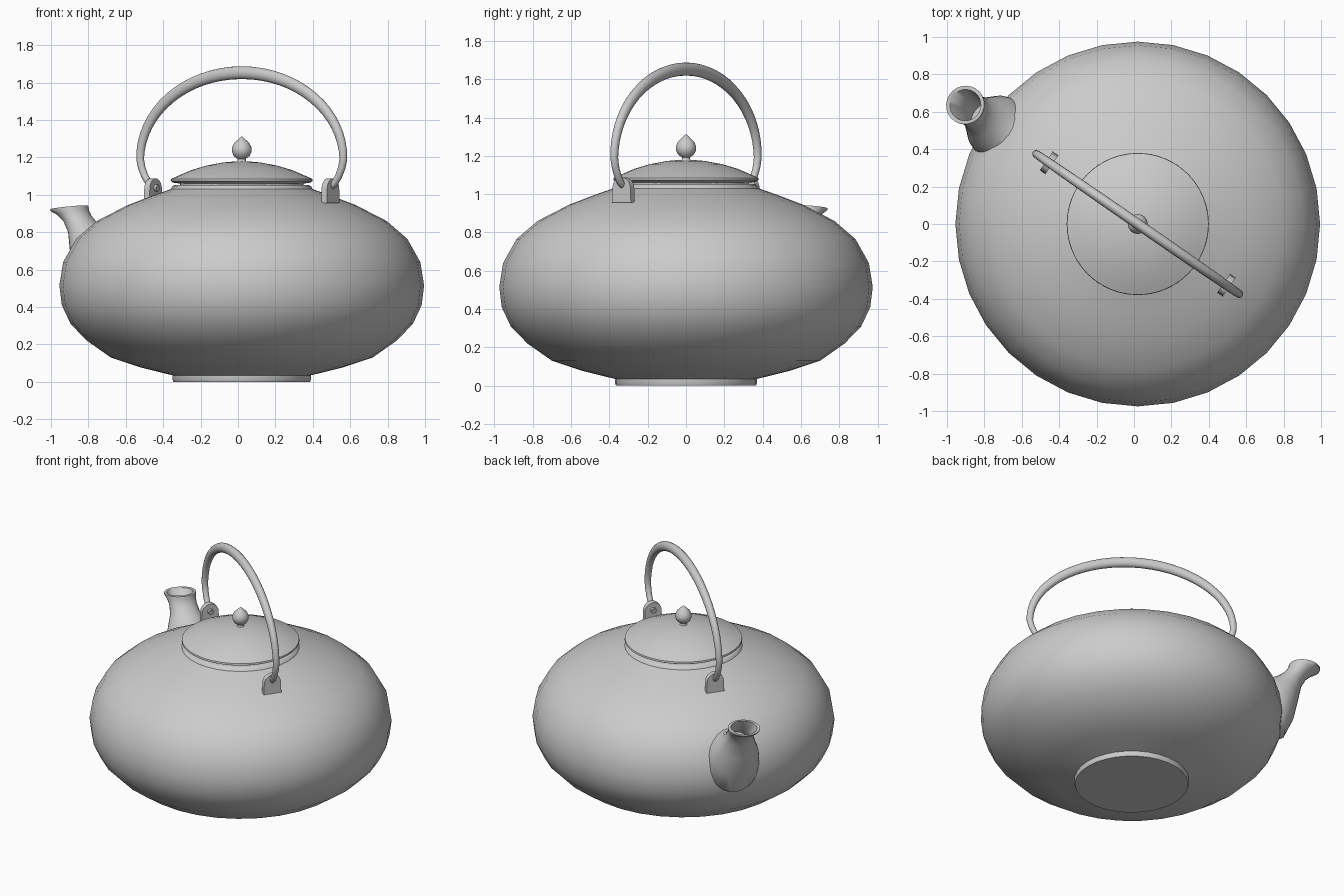
import bpy, bmesh, math
from mathutils import Matrix, Vector

if "Cube" in bpy.data.objects:
    bpy.data.objects.remove(bpy.data.objects["Cube"])

CX = 0.02
# local frame of handle and spout: spout points to -X, turned about z
TURN = Matrix.Translation((CX, 0, 0)) @ Matrix.Rotation(math.radians(-34.6), 4, 'Z')


def finish(name, bm, angle=40):
    bmesh.ops.remove_doubles(bm, verts=bm.verts, dist=1e-5)
    bmesh.ops.recalc_face_normals(bm, faces=bm.faces)
    me = bpy.data.meshes.new(name)
    bm.to_mesh(me)
    bm.free()
    ob = bpy.data.objects.new(name, me)
    bpy.context.collection.objects.link(ob)
    bpy.ops.object.select_all(action='DESELECT')
    ob.select_set(True)
    bpy.context.view_layer.objects.active = ob
    bpy.ops.object.shade_smooth_by_angle(angle=math.radians(angle))
    return ob


def loft(name, rings, cap_start=False, cap_end=False, angle=40):
    bm = bmesh.new()
    loops = [[bm.verts.new(p) for p in ring] for ring in rings]
    for a, b in zip(loops, loops[1:]):
        n = len(a)
        for i in range(n):
            j = (i + 1) % n
            bm.faces.new((a[i], a[j], b[j], b[i]))
    if cap_start:
        bm.faces.new(loops[0])
    if cap_end:
        bm.faces.new(loops[-1])
    return finish(name, bm, angle)


def lathe(name, profile, n=32, cap_start=False, cap_end=False, angle=40):
    rings = [[(CX + r * math.cos(2 * math.pi * i / n), r * math.sin(2 * math.pi * i / n), z)
              for i in range(n)] for r, z in profile]
    return loft(name, rings, cap_start, cap_end, angle)


# squat round body with foot and neck rim
lathe("body", [
    (0.365, 0.0), (0.37, 0.012), (0.37, 0.035), (0.54, 0.077), (0.70, 0.13), (0.828, 0.22),
    (0.915, 0.31), (0.962, 0.41), (0.975, 0.515), (0.955, 0.64), (0.885, 0.765),
    (0.775, 0.86), (0.61, 0.945), (0.48, 0.995), (0.38, 1.03), (0.37, 1.047),
    (0.355, 1.053), (0.33, 1.05), (0.33, 1.02)], cap_start=True)

# domed lid
lathe("lid", [
    (0.33, 1.03), (0.33, 1.06), (0.365, 1.065), (0.38, 1.073), (0.378, 1.085), (0.34, 1.102),
    (0.27, 1.132), (0.19, 1.156), (0.10, 1.173), (0.03, 1.179)],
    n=48, cap_start=True, cap_end=True)

# bud-shaped knob
lathe("lid_knob", [
    (0.03, 1.172), (0.022, 1.182), (0.022, 1.192), (0.042, 1.207), (0.053, 1.23),
    (0.053, 1.25), (0.042, 1.274), (0.024, 1.292), (0.01, 1.304), (0.002, 1.312)],
    n=24, cap_start=True, cap_end=True)

# spout: each ring is outer point (u, z), inner point (u, z), half width
SPOUT = [
    ((0.90, 0.38), (0.78, 0.80), 0.17), ((0.99, 0.42), (0.85, 0.805), 0.178),
    ((1.05, 0.55), (0.895, 0.82), 0.155), ((1.08, 0.69), (0.93, 0.835), 0.122),
    ((1.10, 0.79), (0.968, 0.86), 0.097), ((1.135, 0.855), (1.0, 0.893), 0.09),
    ((1.18, 0.893), (1.015, 0.92), 0.096), ((1.22, 0.912), (1.017, 0.935), 0.104),
    ((1.222, 0.92), (1.02, 0.943), 0.104), ((1.203, 0.92), (1.037, 0.943), 0.084),
    ((1.115, 0.85), (1.01, 0.88), 0.07), ((1.06, 0.72), (0.96, 0.83), 0.08)]
rings = []
for (uo, zo), (ui, zi), w in SPOUT:
    ring = []
    for i in range(24):
        t = 2 * math.pi * i / 24
        c = math.cos(t) / 2
        ring.append(TURN @ Vector((-((uo + ui) / 2 + (uo - ui) * c), w * math.sin(t),
                                   (zo + zi) / 2 + (zo - zi) * c)))
    rings.append(ring)
loft("spout", rings, cap_end=True)

# bail handle: half ellipse with hooked ends, thicker at the top
side = [(0.545, 1.035), (0.575, 1.04), (0.605, 1.065), (0.63, 1.10), (0.65, 1.145)]
arch = [(0.66 * math.cos(math.pi * i / 32), 1.19 + 0.463 * math.sin(math.pi * i / 32))
        for i in range(33)]
path = [Vector((u, 0, z)) for u, z in
        side + arch + [(-u, z) for u, z in reversed(side)]]
rings = []
for k, p in enumerate(path):
    d = (path[min(k + 1, len(path) - 1)] - path[max(k - 1, 0)]).normalized()
    nrm = Vector((-d.z, 0, d.x))
    f = max(0, min(1, (p.z - 1.1) / 0.55))
    r = 0.019 + 0.015 * f
    ring = []
    for i in range(16):
        t = 2 * math.pi * i / 16
        ring.append(TURN @ (p + nrm * r * math.cos(t)
                            + Vector((0, 0.019 + 0.009 * f, 0)) * math.sin(t)))
    rings.append(ring)
loft("handle", rings, True, True)

# round-topped lugs that hold the handle ends
for label, s in (("front", 1), ("back", -1)):
    outline = [(-0.06, 0.955), (0.06, 0.955)] + [
        (0.057 * math.cos(math.pi * i / 14), 1.03 + 0.058 * math.sin(math.pi * i / 14))
        for i in range(15)]
    loft(label + "_handle_lug",
         [[TURN @ Vector((s * u, v, z)) for v, z in outline] for u in (0.558, 0.594)],
         True, True, angle=30)
